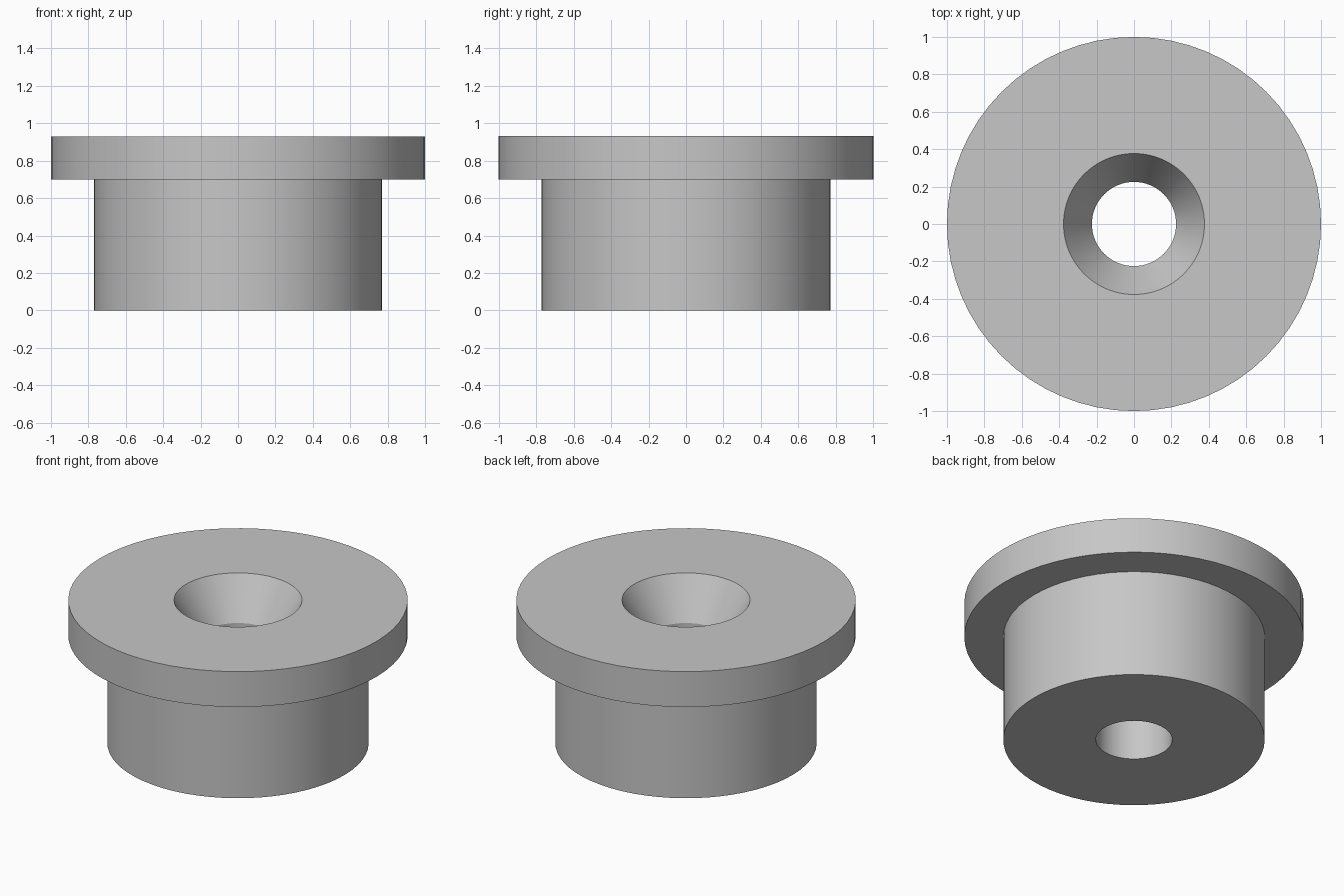
import bpy
import bmesh
import math

cube = bpy.data.objects.get("Cube")
if cube:
    bpy.data.objects.remove(cube, do_unlink=True)

SEGMENTS = 64

# One plain grey material
grey = bpy.data.materials.new("light_grey")
grey.use_nodes = True
colour = (0.57, 0.57, 0.57, 1)
grey.diffuse_color = colour
grey.node_tree.nodes["Principled BSDF"].inputs["Base Color"].default_value = colour


def lathe(name, profile):
    """Revolve a closed (radius, height) profile around the z axis."""
    bm = bmesh.new()
    rings = []
    for radius, height in profile:
        ring = bmesh.ops.create_circle(bm, segments=SEGMENTS, radius=radius)["verts"]
        for v in ring:
            v.co.z = height
        rings.append(ring)
    for lower, upper in zip(rings, rings[1:] + rings[:1]):
        for i in range(SEGMENTS):
            j = (i + 1) % SEGMENTS
            bm.faces.new((lower[i], lower[j], upper[j], upper[i]))
    bmesh.ops.recalc_face_normals(bm, faces=bm.faces)
    mesh = bpy.data.meshes.new(name)
    bm.to_mesh(mesh)
    bm.free()
    mesh.materials.append(grey)
    obj = bpy.data.objects.new(name, mesh)
    bpy.context.collection.objects.link(obj)
    return obj


# Flanged bushing: body, flange, countersink, then straight bore
bushing = lathe("flanged_bushing", [
    (0.77, 0), (0.77, 0.7), (1, 0.7), (1, 0.93),
    (0.377, 0.93), (0.225, 0.675), (0.225, 0),
])

bpy.ops.object.select_all(action="DESELECT")
bushing.select_set(True)
bpy.context.view_layer.objects.active = bushing
bpy.ops.object.shade_smooth_by_angle(angle=math.radians(25))
